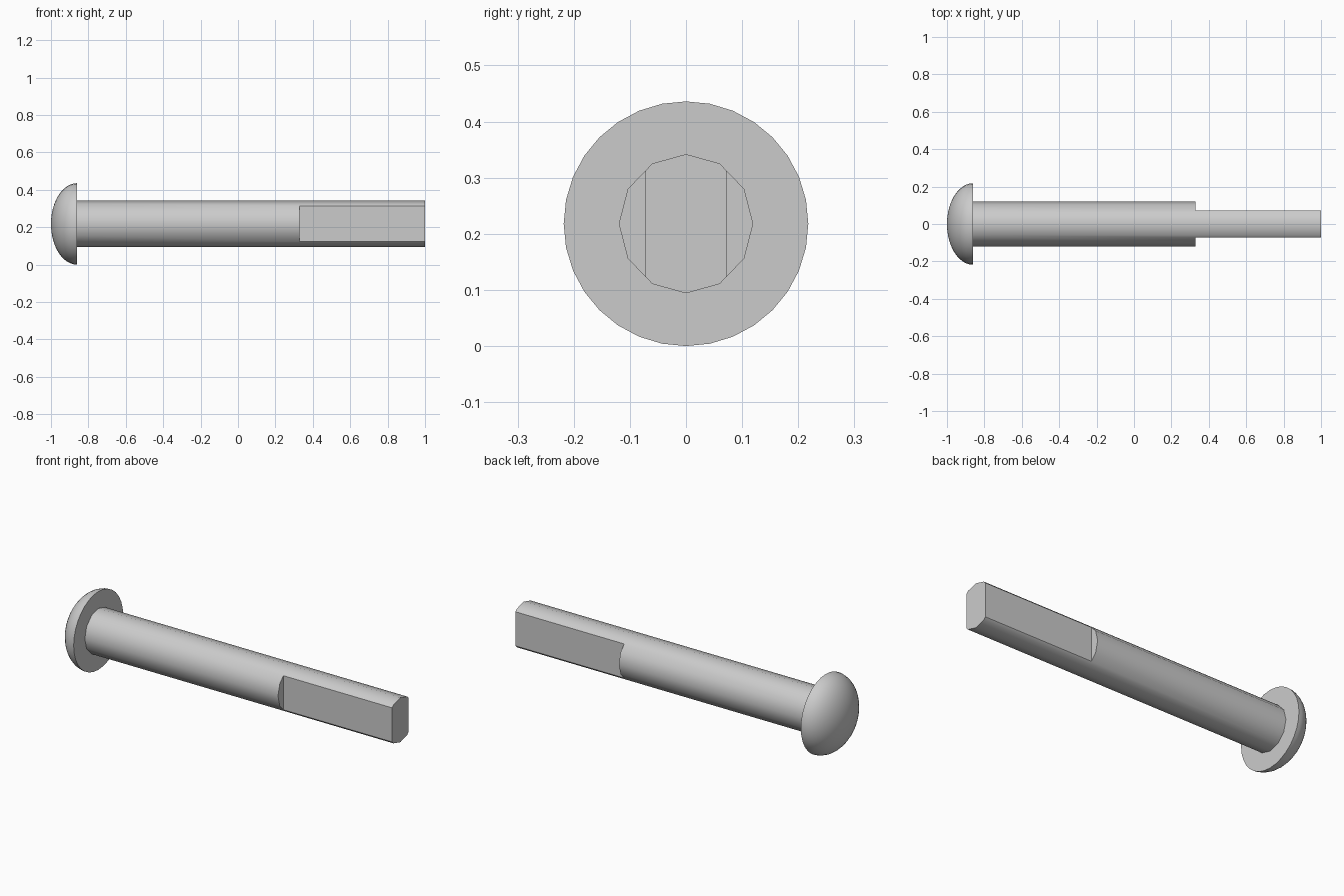
import bpy
import math
from mathutils import Matrix

old = bpy.data.objects.get("Cube")
if old:
    bpy.data.objects.remove(old, do_unlink=True)

AXIS_Z = 0.218      # height of the pin's centre line
HEAD_X = -0.86      # underside of the head
FLAT_X = 0.33       # where the flats begin
TIP_X = 1.0

steel = bpy.data.materials.new("grey steel")
steel.use_nodes = True
steel.diffuse_color = (0.6, 0.6, 0.6, 1)
steel.node_tree.nodes["Principled BSDF"].inputs["Base Color"].default_value = (0.6, 0.6, 0.6, 1)


def lathe(name, rings, sides, y_scale=1.0):
    """Closed solid around the x axis from (x, radius) rings; radius 0 makes a pole."""
    verts, faces, loops = [], [], []
    for x, r in rings:
        start = len(verts)
        count = sides if r > 0 else 1
        for i in range(count):
            a = math.tau * i / sides
            verts.append((x, r * y_scale * math.sin(a), AXIS_Z + r * math.cos(a)))
        loops.append([start + i % count for i in range(sides)])
    for a, b in zip(loops, loops[1:]):
        for i in range(sides):
            j = (i + 1) % sides
            faces.append(list(dict.fromkeys((a[i], b[i], b[j], a[j]))))
    for loop, flip in ((loops[0], False), (loops[-1], True)):
        if len(set(loop)) > 1:
            faces.append(loop[::-1] if flip else loop)
    mesh = bpy.data.meshes.new(name)
    mesh.from_pydata(verts, [], faces)
    # Rings run along +x with angle turning from z to y: flip so normals face out
    mesh.flip_normals()
    mesh.materials.append(steel)
    obj = bpy.data.objects.new(name, mesh)
    bpy.context.collection.objects.link(obj)
    return obj


def activate(obj):
    bpy.ops.object.select_all(action='DESELECT')
    obj.select_set(True)
    bpy.context.view_layer.objects.active = obj


def cut(target, cutter):
    mod = target.modifiers.new("cut", 'BOOLEAN')
    mod.operation = 'DIFFERENCE'
    mod.solver = 'EXACT'
    mod.object = cutter
    activate(target)
    bpy.ops.object.modifier_apply(modifier=mod.name)
    bpy.data.objects.remove(cutter, do_unlink=True)


# Domed head: half an ellipsoid with a flat underside
dome = []
for i in range(13):
    t = math.pi / 2 * i / 12
    dome.append((HEAD_X - 0.14 * math.cos(t), 0.218 * math.sin(t)))
head = lathe("domed_head", dome, 32)

# Twelve-sided shaft
shaft = lathe("shaft", [(HEAD_X, 0.124), (TIP_X, 0.124)], 12, 0.966)

# Two flats at the tip
for side in (-1, 1):
    bpy.ops.mesh.primitive_cube_add(size=1)
    box = bpy.context.object
    box.name = "flat_cutter"
    box.hide_render = True
    box.data.transform(Matrix.Translation((FLAT_X + 0.5, side * 0.572, AXIS_Z)))
    cut(shaft, box)

# Blind hole in the end
hole = lathe("hole_cutter", [(0.65, 0.05), (TIP_X + 0.1, 0.05)], 12, 0.97)
hole.hide_render = True
cut(shaft, hole)

for obj in (head, shaft):
    activate(obj)
    bpy.ops.object.shade_smooth_by_angle(angle=math.radians(40))
